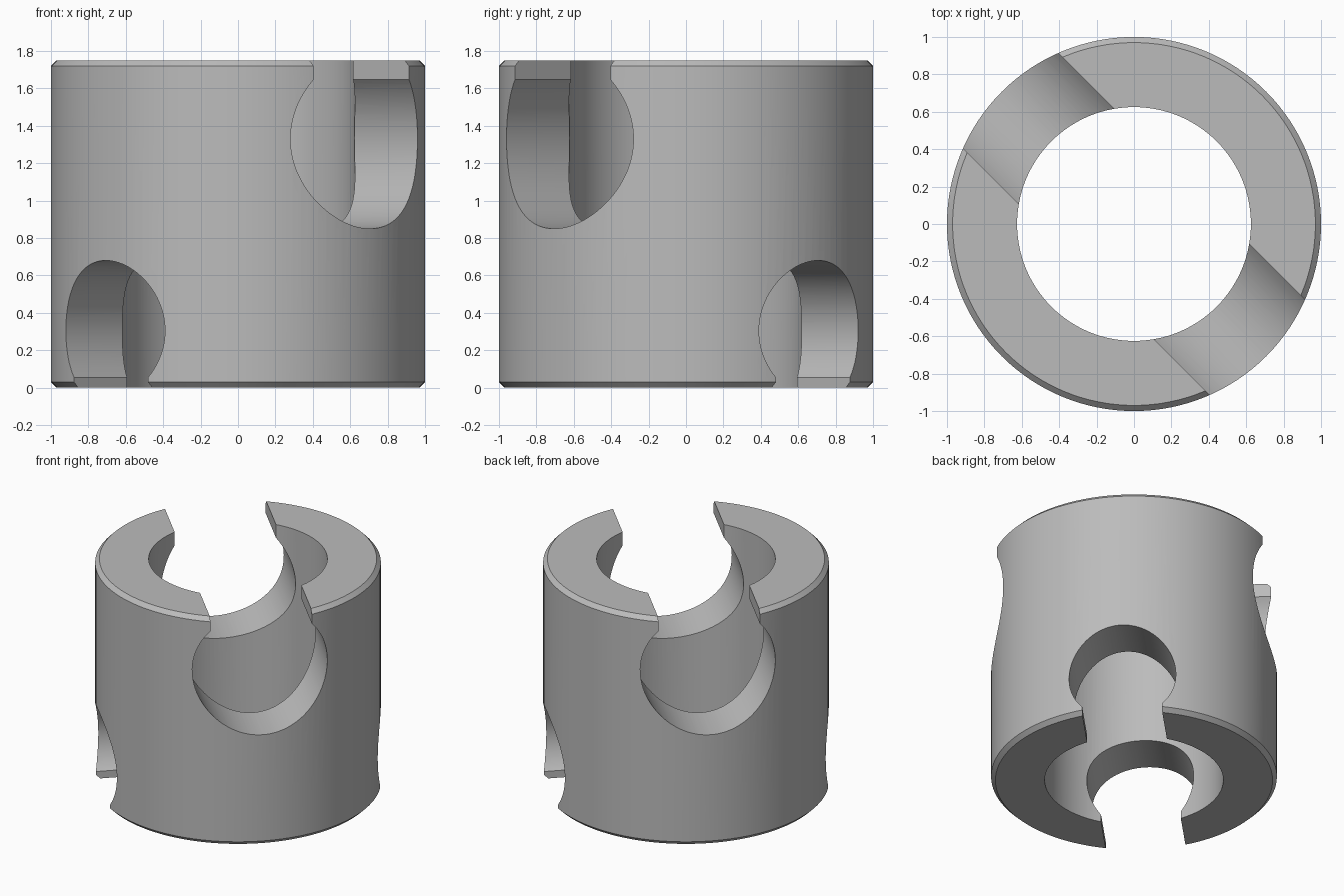
import bpy, bmesh, math
from mathutils import Matrix

if "Cube" in bpy.data.objects:
    bpy.data.objects.remove(bpy.data.objects["Cube"])

H, R_OUT, R_IN, CH = 1.75, 1.0, 0.625, 0.03
SEG = 128

grey = bpy.data.materials.new("light grey")
grey.diffuse_color = (0.5, 0.5, 0.5, 1)
grey.use_nodes = True
grey.node_tree.nodes["Principled BSDF"].inputs["Base Color"].default_value = grey.diffuse_color


def make_object(name, bm):
    bmesh.ops.recalc_face_normals(bm, faces=bm.faces)
    me = bpy.data.meshes.new(name)
    bm.to_mesh(me)
    bm.free()
    me.materials.append(grey)
    ob = bpy.data.objects.new(name, me)
    bpy.context.collection.objects.link(ob)
    return ob


def collar():
    # thick ring with chamfered outer rims, turned from a closed profile
    profile = [(R_IN, 0), (R_OUT - CH, 0), (R_OUT, CH),
               (R_OUT, H - CH), (R_OUT - CH, H), (R_IN, H)]
    bm = bmesh.new()
    rings = [[bm.verts.new((r * math.cos(a), r * math.sin(a), z)) for r, z in profile]
             for a in (2 * math.pi * i / SEG for i in range(SEG))]
    n = len(profile)
    for i in range(SEG):
        p, q = rings[i], rings[(i + 1) % SEG]
        for j in range(n):
            k = (j + 1) % n
            bm.faces.new((p[j], q[j], q[k], p[k]))
    return make_object("collar", bm)


def keyhole_cutter(name, radius, half_width, zc, z_open, angle):
    # round cross bore that opens through the end face by a narrower slot
    up = 1 if z_open > zc else -1
    a0 = math.asin(half_width / radius)
    steps = 72
    pts = []
    for i in range(steps + 1):
        a = a0 + (2 * math.pi - 2 * a0) * i / steps
        pts.append((radius * math.sin(a), zc + up * radius * math.cos(a)))
    pts += [(-half_width, z_open), (half_width, z_open)]
    bm = bmesh.new()
    face = bm.faces.new([bm.verts.new((-1.5, y, z)) for y, z in pts])
    ext = bmesh.ops.extrude_face_region(bm, geom=[face])
    moved = [g for g in ext["geom"] if isinstance(g, bmesh.types.BMVert)]
    bmesh.ops.translate(bm, vec=(3, 0, 0), verts=moved)
    bmesh.ops.rotate(bm, verts=bm.verts, cent=(0, 0, 0),
                     matrix=Matrix.Rotation(angle, 3, 'Z'))
    ob = make_object(name, bm)
    ob.hide_render = True
    return ob


body = collar()
cutters = [
    keyhole_cutter("upper_bore_cutter", 0.48, 0.36, 1.33, H + 0.3, math.radians(-45)),
    keyhole_cutter("lower_bore_cutter", 0.375, 0.28, 0.305, -0.3, math.radians(45)),
]

# cut both crossing bores and keep only the finished collar
bpy.context.view_layer.objects.active = body
body.select_set(True)
for c in cutters:
    c.select_set(False)
    mod = body.modifiers.new(c.name, 'BOOLEAN')
    mod.operation, mod.solver, mod.object = 'DIFFERENCE', 'EXACT', c
    bpy.ops.object.modifier_apply(modifier=mod.name)
for c in cutters:
    bpy.data.objects.remove(c)

bpy.ops.object.shade_smooth_by_angle(angle=math.radians(25))
